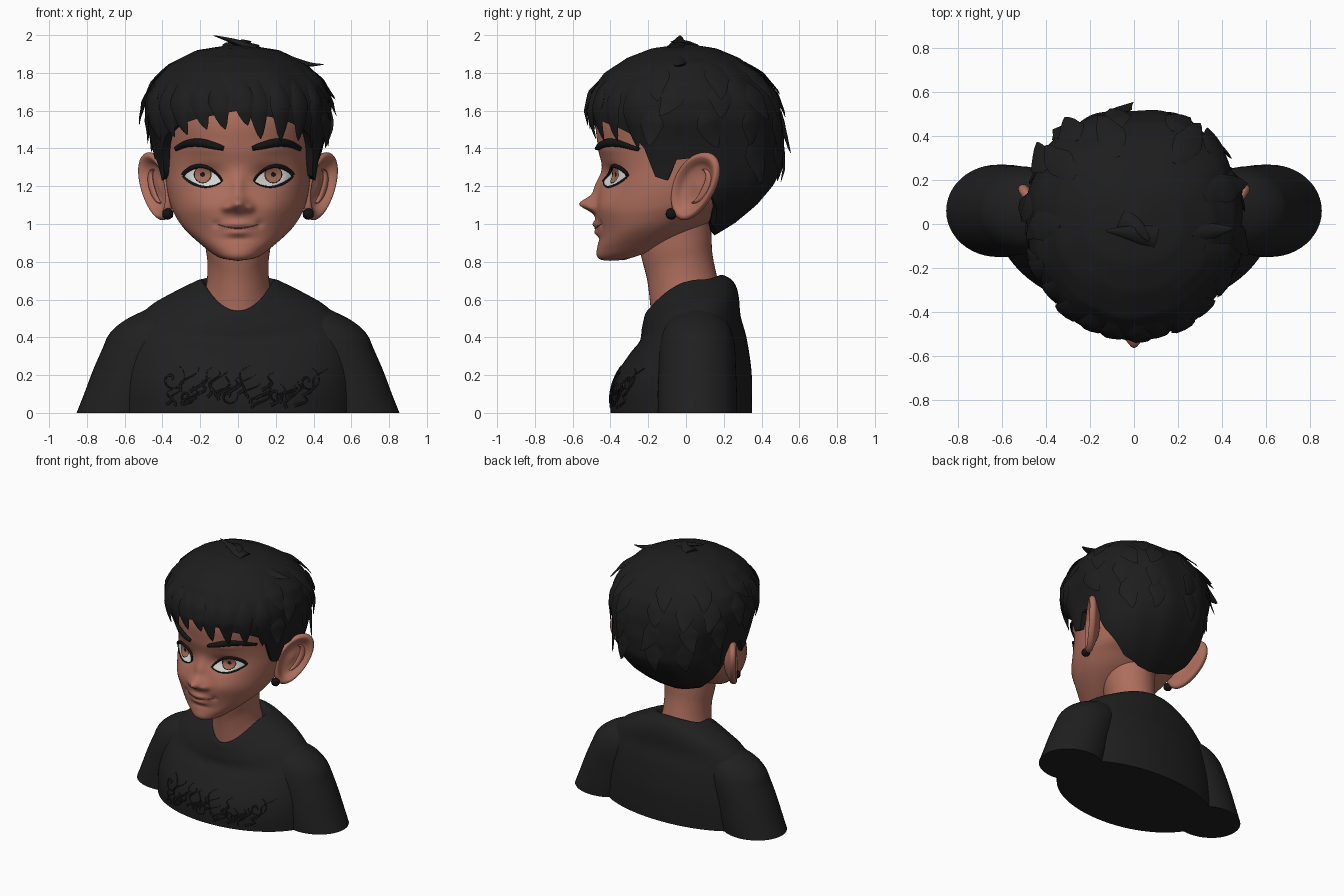
import bpy, bmesh, random
from math import sin, cos, pi, radians, exp, hypot, copysign
from mathutils import Vector as V
from mathutils.bvhtree import BVHTree

random.seed(4)
cube = bpy.data.objects.get("Cube")
if cube:
    bpy.data.objects.remove(cube, do_unlink=True)


def material(name, r, g, b):
    m = bpy.data.materials.new(name)
    m.use_nodes = True
    m.diffuse_color = (r, g, b, 1)
    bsdf = m.node_tree.nodes["Principled BSDF"]
    bsdf.inputs["Base Color"].default_value = (r, g, b, 1)
    bsdf.inputs["Roughness"].default_value = 0.8
    return m


SKIN = material("warm skin", .42, .155, .108)
HAIR = material("black hair", .0125, .0125, .013)
CLOTH = material("black cloth", .014, .014, .014)
WHITE = material("eye white", .68, .68, .66)
IRIS = material("brown iris", .36, .14, .09)
INK = material("black lash", .007, .007, .007)
LIP = material("lip crease", .2, .06, .045)


def build(name, strips, mats, rule=None, closed=True):
    """Skin each strip (a list of point rows) and join them in one object."""
    verts, faces = [], []
    for rows in strips:
        base, n = len(verts), len(rows[0])
        verts += [p for row in rows for p in row]
        for i in range(len(rows) - 1):
            for j in range(n if closed else n - 1):
                a, b = base + i * n + j, base + i * n + (j + 1) % n
                faces.append((a, b, b + n, a + n))
        if closed:
            faces.append(tuple(range(base, base + n)))
            faces.append(tuple(range(len(verts) - n, len(verts))))
    mesh = bpy.data.meshes.new(name)
    mesh.from_pydata(verts, [], faces)
    bm = bmesh.new()
    bm.from_mesh(mesh)
    bmesh.ops.recalc_face_normals(bm, faces=bm.faces)
    if not closed and sum(f.normal.y for f in bm.faces) > 0:
        bmesh.ops.reverse_faces(bm, faces=bm.faces)
    for f in bm.faces:
        f.material_index = rule(f.calc_center_median()) if rule else 0
    bm.to_mesh(mesh)
    bm.free()
    for m in mats:
        mesh.materials.append(m)
    obj = bpy.data.objects.new(name, mesh)
    bpy.context.collection.objects.link(obj)
    bpy.context.view_layer.objects.active = obj
    obj.select_set(True)
    bpy.ops.object.shade_smooth_by_angle(angle=radians(50))
    obj.select_set(False)
    return BVHTree.FromPolygons(verts, faces)


def spline(keys, t):
    """Smooth point at t in 0..1 through a list of tuples."""
    u = t * (len(keys) - 1)
    i = min(int(u), len(keys) - 2)
    f = u - i
    quad = [keys[min(max(k, 0), len(keys) - 1)] for k in range(i - 1, i + 3)]
    return [b + .5 * f * (c - a + f * (2*a - 5*b + 4*c - d + f * (3*(b - c) + d - a)))
            for a, b, c, d in zip(*quad)]


def linear(keys, x):
    """Value lookup in sorted (x, value) pairs."""
    for (x0, a), (x1, b) in zip(keys, keys[1:]):
        if x <= x1:
            return a + (b - a) * max(0, (x - x0) / (x1 - x0))
    return keys[-1][1]


def loft(keys, sides, steps):
    """Rings from keys: half width, y front/middle/back, z front/side/back (, centre x)."""
    rows = []
    for i in range(steps + 1):
        rx, yf, ym, yb, zf, zs, zb, *x0 = spline(keys, i / steps)
        row = []
        for j in range(sides):
            a = 2 * pi * j / sides
            s = sin(a)
            y = ym + s * ((yb - ym) if s > 0 else (ym - yf))
            z = zs + s * s * ((zb if s > 0 else zf) - zs)
            row.append(V(((x0[0] if x0 else 0) + rx * cos(a), y, z)))
        rows.append(row)
    return rows


def sweep(path, normal, width, thick, sides=8):
    """Tapered tube along a path, flattened against a surface normal."""
    rows, n = [], len(path) - 1
    for i, p in enumerate(path):
        tan = (path[min(i + 1, n)] - path[max(i - 1, 0)]).normalized()
        nor = normal(p)
        side = nor.cross(tan).normalized()
        rows.append([p + side * width(i / n) * cos(2 * pi * k / sides)
                     + nor * thick(i / n) * sin(2 * pi * k / sides) for k in range(sides)])
    return rows


def front(p):
    return V((0, -1, 0))


def on(tree, x, z, lift=0):
    hit = tree.ray_cast(V((x, -2, z)), V((0, 1, 0)))[0]
    return (hit or V((x, -.3, z))) + V((0, -lift, 0))


# Shirt body and sleeves
torso = build("shirt_body", [loft([
    (.63, -.40, .03, .35, 0, 0, 0), (.63, -.40, .03, .35, .1, .12, .12),
    (.62, -.37, .03, .345, .2, .23, .24), (.60, -.30, .04, .32, .31, .36, .40),
    (.56, -.245, .06, .29, .38, .47, .51), (.46, -.235, .07, .28, .44, .57, .61),
    (.34, -.225, .08, .265, .49, .64, .67), (.25, -.215, .08, .235, .525, .685, .71),
    (.195, -.20, .07, .18, .54, .705, .73), (.165, -.17, .05, .14, .505, .66, .69)],
    72, 54)], [CLOTH])
for s, side in ((1, "left"), (-1, "right")):
    rings = [(.62, .235, .21, 0), (.585, .23, .21, .1), (.545, .225, .205, .22), (.50, .222, .20, .33),
             (.46, .22, .185, .42), (.42, .18, .15, .49), (.36, .12, .08, .55)]
    build(side + "_sleeve", [loft([(r, .06 - d, .06, .06 + d, z, z, z, s * x)
                                   for x, r, d, z in rings], 48, 30)], [CLOTH])

# Raised ornament on the chest: spirals and flame strokes
strokes = []
for cx, cz, r in ((-.35, .18, .08), (-.27, .09, .06), (.37, .17, .07), (-.05, .09, .06), (.2, .1, .06)):
    strokes.append([on(torso, cx + r * k / 30 * cos(k * .25), max(.015, cz + r * k / 30 * sin(k * .25)))
                    for k in range(31)])
for k in range(26):
    x0, z0 = -.38 + .029 * k, random.uniform(.02, .12)
    lean, rise = random.uniform(.03, .13), random.uniform(.06, .15)
    strokes.append([on(torso, x0 + lean * t / 12 + .02 * sin(t * .6 + k), z0 + rise * t / 12)
                    for t in range(13)])
build("chest_ornament", [sweep(p, front, lambda t: .008 * (1.1 - t), lambda t: .007, 6)
                         for p in strokes], [CLOTH])

# Neck
build("neck", [loft([(.185, -.18, 0, .18, .46, .6, .66), (.165, -.19, -.01, .16, .58, .7, .74),
                     (.162, -.205, -.02, .14, .7, .8, .84), (.172, -.23, -.04, .135, .8, .88, .93),
                     (.18, -.25, -.06, .13, .88, 1, 1.03)], 48, 20)], [SKIN])

# Head, with brush-like strokes pushing the front of the face in and out
head_rows = loft([
    (.02, -.40, -.36, -.32, .805, .808, .81), (.105, -.455, -.33, -.2, .815, .825, .85),
    (.2, -.468, -.25, -.05, .86, .895, .92), (.285, -.465, -.18, .08, .93, .975, .98),
    (.335, -.478, -.12, .19, 1.02, 1.05, 1.05), (.36, -.48, -.08, .31, 1.1, 1.11, 1.11),
    (.378, -.46, -.05, .39, 1.2, 1.2, 1.2), (.385, -.445, -.03, .44, 1.3, 1.3, 1.3),
    (.395, -.465, 0, .45, 1.4, 1.4, 1.4), (.41, -.475, 0, .46, 1.55, 1.55, 1.55),
    (.39, -.42, 0, .43, 1.7, 1.7, 1.7), (.25, -.25, 0, .28, 1.83, 1.83, 1.83),
    (.03, -.03, 0, .03, 1.87, 1.87, 1.87)], 192, 130)
brushes = [(0, 1.105, .05, .038, -.08), (0, 1.19, .035, .07, -.025), (0, .998, .06, .018, -.02),
           (0, .955, .055, .018, -.018), (0, .92, .07, .015, .006), (0, .84, .07, .03, -.008)]
for s in (-1, 1):
    brushes += [(s * .062, 1.085, .024, .022, -.025), (s * .16, 1.255, .085, .05, .045),
                (s * .2, 1.09, .09, .07, -.015), (s * .18, 1.4, .1, .03, -.01),
                (s * .115, 1.0, .02, .02, .01)]
for row in head_rows:
    for p in row:
        if p.y < -.15:
            x, z = p.x, p.z
            p.y += sum(d * exp(-((x - bx) / sx) ** 2 - ((z - bz) / sz) ** 2)
                       for bx, bz, sx, sz, d in brushes)
face = build("head", [head_rows], [SKIN])

# Smile
smile = [on(face, x / 100, .978 + .022 * (x / 11) ** 2) for x in range(-11, 12)]
build("mouth", [sweep(smile, front, lambda t: .001 + .003 * sin(pi * t), lambda t: .003)], [LIP])

for s, side in ((1, "left"), (-1, "right")):
    # Eye patch coloured by distance from its centre
    def lid(t, k, lift):
        """Point on the eye opening: t inner to outer, k lower to upper lid."""
        arc = max(0, sin(pi * t)) ** .7
        z = 1.228 + .028 * t + arc * (-.044 + .108 * k)
        return on(face, s * (.085 + .205 * t), z, lift + .010 * arc * sin(pi * k))

    def eye_colour(c):
        d = hypot(c.x - s * .187, c.z - 1.262)
        return 2 if d < .013 or .042 < d < .047 else 1 if d < .042 else 0

    build(side + "_eye", [[[lid(i / 60, j / 32, .006) for j in range(33)] for i in range(61)]],
          [WHITE, IRIS, INK], eye_colour, closed=False)
    # Lash lines and brow
    build(side + "_lashes", [
        sweep([lid(i / 24, 1, .008) for i in range(25)], front,
              lambda t: .006 + .008 * t, lambda t: .010),
        sweep([lid(i / 24, 0, .006) for i in range(25)], front,
              lambda t: .003 + .005 * t, lambda t: .005)], [INK])
    brow = [(.075, 1.40), (.13, 1.415), (.2, 1.43), (.27, 1.425), (.335, 1.395)]
    path = [on(face, s * x, z, .006) for x, z in (spline(brow, i / 24) for i in range(25))]
    build(side + "_brow", [sweep(path, front, lambda t: .006 + .016 * sin(pi * (.1 + .8 * t)),
                                 lambda t: .018)], [INK])

    # Ear: a cupped, flared dish with a rolled rim and an inner ridge
    across, up, out = V((s * .54, .84, 0)), V((0, 0, 1)), V((s * .84, -.54, 0))
    centre = V((s * .435, .045, 1.2))

    def ear_point(r, a, h):
        w = .135 * (1 + .12 * sin(a)) * cos(a) + .065 * sin(a)
        return centre + across * r * w + up * r * .18 * sin(a) + out * h

    dish = [(.02, -.02), (.35, -.024), (.6, -.014), (.75, .008), (.86, .02), (.95, .016),
            (1, 0), (.95, -.02), (.75, -.035), (.4, -.06), (.02, -.07)]
    rows = [[ear_point(r, 2 * pi * k / 40, h) for k in range(40)]
            for r, h in (spline(dish, i / 40) for i in range(41))]
    ridge = sweep([ear_point(.5, radians(a), -.016) for a in range(-80, 90, 10)],
                  lambda p: out, lambda t: .003 + .02 * sin(pi * t), lambda t: .012)
    build(side + "_ear", [rows, ridge], [SKIN])

    # Ear stud
    bpy.ops.mesh.primitive_ico_sphere_add(subdivisions=2, radius=.031, location=(s * .372, -.078, 1.053))
    stud = bpy.context.object
    stud.name = side + "_ear_stud"
    stud.data.materials.append(INK)
    stud.select_set(False)

# Hair cap: half width, front and back reach by height; hairline by angle from the front
TOP = 1.955
half = [(.94, .14), (1, .27), (1.1, .36), (1.2, .41), (1.3, .425), (1.45, .46), (1.55, .49),
        (1.65, .49), (1.75, .455), (1.85, .36), (1.92, .22), (TOP, 0)]
fore = [(1.4, .47), (1.5, .505), (1.6, .525), (1.7, .5), (1.8, .43), (1.88, .31), (1.93, .18), (TOP, 0)]
back = [(.94, .15), (1, .25), (1.1, .37), (1.2, .455), (1.3, .51), (1.45, .52), (1.6, .505),
        (1.7, .47), (1.8, .39), (1.88, .28), (1.93, .16), (TOP, 0)]
hairline = [(0, 1.6), (25, 1.56), (45, 1.51), (55, 1.47), (62, 1.4), (70, 1.25), (78, 1.23),
            (84, 1.34), (95, 1.35), (105, 1.15), (125, .99), (150, .95), (180, .94)]


def hair_point(deg, z, lift=0):
    a = radians(deg)
    wave = 1 + .012 * sin(11 * a + 5 * z) * min(1, (TOP - z) * 5)
    x, y = sin(a), -cos(a)
    if y > 0:  # fuller corners at the back
        x, y = copysign(abs(x) ** .85, x), y ** .85
    reach = linear(back if y > 0 else fore, z)
    p = V((linear(half, z) * x * wave, reach * y * wave, z))
    return p + hair_normal(p) * lift


def hair_normal(p):
    return (p - V((0, 0, 1.45))).normalized()


def hair_row(v):
    row = []
    for deg in range(0, 360, 2):
        edge = linear(hairline, min(deg, 360 - deg))
        p = hair_point(deg, edge + (TOP - edge) * sin(max(v, 0) * pi / 2))
        row.append(V((p.x * .86, p.y * .86, p.z + .02)) if v < 0 else p)
    return row


build("hair_cap", [[hair_row(v / 48) for v in range(-1, 48)]], [HAIR])


def lock(d0, z0, d1, z1, width, lift, thick):
    """Pointed tuft lying on the cap, its tip lifted off."""
    path = []
    for i in range(13):
        t = i / 12
        path.append(hair_point(d0 + (d1 - d0) * t * t, z0 + (z1 - z0) * t, lift * t * t))
    return sweep(path, hair_normal, lambda t: .002 + width * (1 - t) ** .7 * min(1, .2 + 2 * t),
                 lambda t: .001 + thick * (1 - t) * min(1, 3 * t))


# Fringe: broad locks with uneven tips
tips = [(-60, 1.44), (-46, 1.46), (-34, 1.47), (-20, 1.5), (-8, 1.5), (6, 1.52),
        (15, 1.45), (29, 1.44), (43, 1.44), (58, 1.4)]
build("fringe", [lock(d * 1.05 - 4, 1.76, d, z, .085, .01, .022) for d, z in tips], [HAIR])

# Staggered tufts on sides and back
tufts = []
for row, (z, count) in enumerate(((1.86, 6), (1.74, 9), (1.6, 8), (1.45, 5))):
    for k in range(count):
        span = 220 if row < 3 else 130
        d = 180 - span / 2 + span * (k + .5 * (row % 2)) / (count - .5)
        tufts.append(lock(d, z, d + random.uniform(-8, 8), z - random.uniform(.17, .22),
                          .095, random.uniform(.02, .06), .012))
build("hair_tufts", tufts, [HAIR])

# Crown tips
crown = []
for keys in ([(.1, -.06, 1.92), (-.02, -.04, 1.965), (-.13, -.03, 1.998)],
             [(-.06, .02, 1.93), (.02, -.02, 1.96), (.07, -.08, 1.965)],
             [(.25, -.05, 1.87), (.37, -.03, 1.845), (.455, -.02, 1.845)]):
    path = [V(spline(keys, i / 12)) for i in range(13)]
    crown.append(sweep(path, hair_normal, lambda t: .002 + .06 * (1 - t), lambda t: .001 + .03 * (1 - t)))
build("crown_tips", crown, [HAIR])
